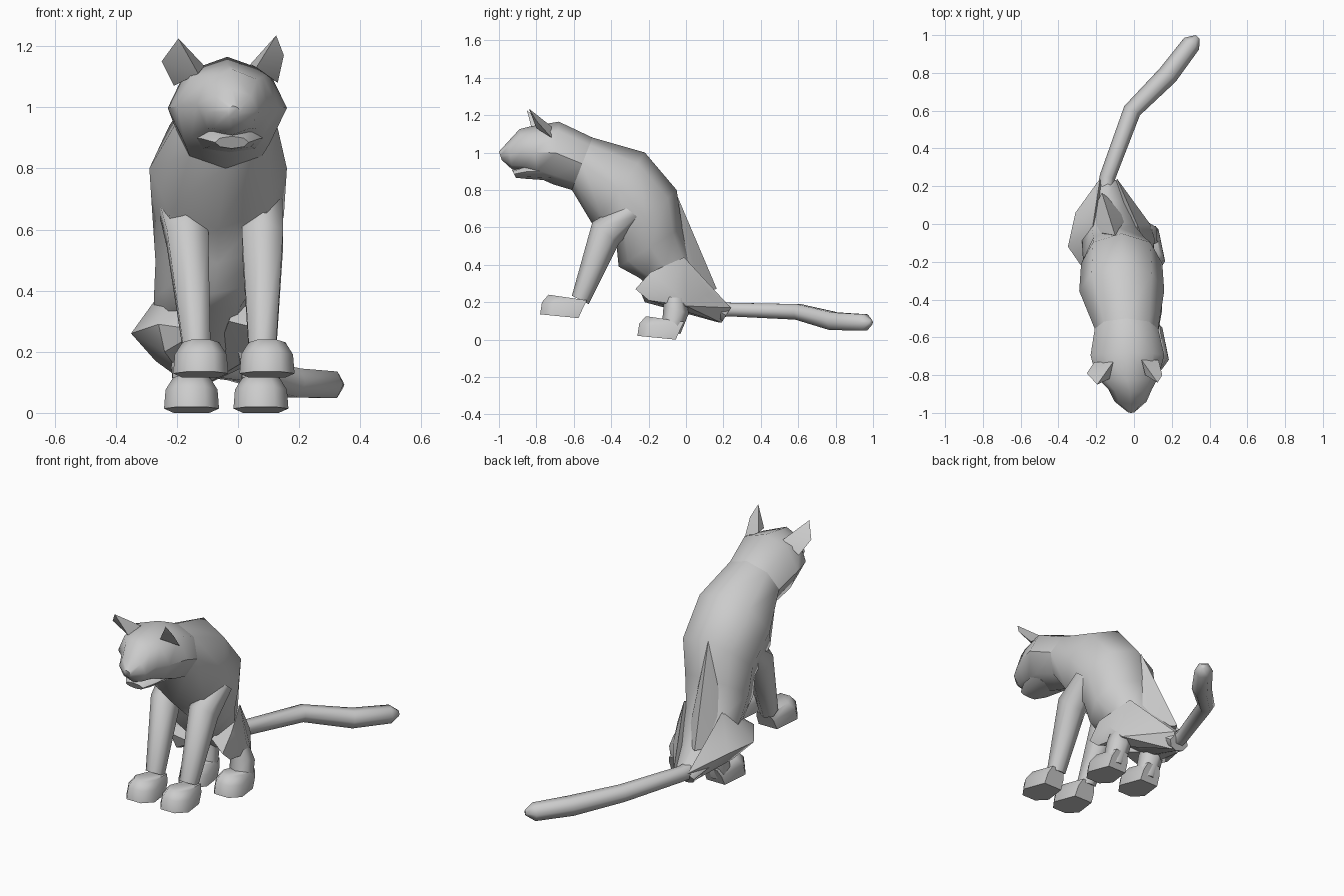
import bpy, bmesh
from math import sin, cos, pi, radians
from mathutils import Vector


def finish(name, bm, angle=40):
    bmesh.ops.recalc_face_normals(bm, faces=bm.faces)
    mesh = bpy.data.meshes.new(name)
    bm.to_mesh(mesh)
    bm.free()
    ob = bpy.data.objects.new(name, mesh)
    bpy.context.collection.objects.link(ob)
    bpy.ops.object.select_all(action='DESELECT')
    ob.select_set(True)
    bpy.context.view_layer.objects.active = ob
    bpy.ops.object.shade_smooth_by_angle(angle=radians(angle))
    return ob


def loft_rings(name, rings, angle=40):
    bm = bmesh.new()
    loops = [[bm.verts.new(p) for p in ring] for ring in rings]
    n = len(loops[0])
    for a, b in zip(loops, loops[1:]):
        for i in range(n):
            j = (i + 1) % n
            bm.faces.new((a[i], a[j], b[j], b[i]))
    bm.faces.new(loops[0])
    bm.faces.new(loops[-1])
    return finish(name, bm, angle)


def loft(name, sections, sides=8, angle=50):
    """Each section: x centre, half width, upper (y, z), lower (y, z)."""
    rings = []
    for cx, hw, (ty, tz), (by, bz) in sections:
        ring = []
        for i in range(sides):
            a = 2 * pi * i / sides
            k = (1 + cos(a)) / 2
            ring.append((cx + hw * sin(a), by + (ty - by) * k, bz + (tz - bz) * k))
        rings.append(ring)
    return loft_rings(name, rings, angle)


def tube(name, path, sides=6):
    """Each path entry: point, radius."""
    rings = []
    pts = [Vector(p) for p, _ in path]
    for i, (p, r) in enumerate(path):
        d = (pts[min(i + 1, len(pts) - 1)] - pts[max(i - 1, 0)]).normalized()
        side = d.cross(Vector((0, 0, 1))).normalized()
        up = side.cross(d)
        rings.append([pts[i] + side * r * cos(2 * pi * k / sides) + up * r * sin(2 * pi * k / sides)
                      for k in range(sides)])
    return loft_rings(name, rings, 65)


def hull(name, points, angle=40):
    bm = bmesh.new()
    for p in points:
        bm.verts.new(p)
    res = bmesh.ops.convex_hull(bm, input=bm.verts)
    junk = {g for g in res['geom_interior'] if isinstance(g, bmesh.types.BMVert)}
    bmesh.ops.delete(bm, geom=list(junk), context='VERTS')
    return finish(name, bm, angle)


# Torso, from neck down the sloping back to the rump
loft("torso", [
    (-0.04, 0.168, (-0.50, 1.08), (-0.61, 0.80)),
    (-0.065, 0.225, (-0.22, 1.00), (-0.49, 0.60)),
    (-0.065, 0.215, (-0.05, 0.80), (-0.37, 0.49)),
    (-0.08, 0.19, (-0.02, 0.60), (-0.36, 0.39)),
    (-0.11, 0.165, (0.03, 0.43), (-0.25, 0.33)),
    (-0.14, 0.13, (0.14, 0.27), (-0.06, 0.17)),
    (-0.14, 0.06, (0.24, 0.17), (0.19, 0.09))], sides=8)

# Ridge of the lower spine
hull("lower_spine", [(-0.10, -0.06, 0.80), (-0.17, 0.165, 0.27), (-0.21, -0.04, 0.44),
                     (-0.03, -0.03, 0.44), (-0.13, -0.12, 0.45), (-0.22, 0.07, 0.27),
                     (-0.06, 0.08, 0.26)], 25)

# Head with tapering muzzle
loft("head", [
    (-0.04, 0.168, (-0.50, 1.08), (-0.61, 0.80)),
    (-0.035, 0.195, (-0.68, 1.165), (-0.71, 0.83)),
    (-0.035, 0.165, (-0.83, 1.14), (-0.79, 0.865)),
    (-0.02, 0.115, (-0.89, 1.125), (-0.86, 0.895)),
    (-0.018, 0.085, (-0.95, 1.06), (-0.93, 0.91)),
    (-0.015, 0.022, (-1.00, 1.005), (-0.985, 0.96))], sides=8)

# Lower jaw
loft("jaw", [
    (-0.03, 0.12, (-0.74, 0.95), (-0.72, 0.85)),
    (-0.025, 0.095, (-0.85, 0.935), (-0.86, 0.86)),
    (-0.02, 0.055, (-0.93, 0.905), (-0.91, 0.865))])

# Ears
hull("right_ear", [(0.125, -0.84, 1.235), (0.15, -0.80, 1.17), (0.13, -0.72, 1.08),
                   (0.04, -0.72, 1.14), (0.06, -0.80, 1.13)], 20)
hull("left_ear", [(-0.195, -0.85, 1.225), (-0.25, -0.79, 1.15), (-0.21, -0.73, 1.07),
                  (-0.11, -0.73, 1.135), (-0.13, -0.82, 1.11)], 20)


# Paw with a flat sole, toes towards the front
def paw(name, x, dy, dz):
    rings = []
    for hw, y0, y1, z0, z1 in ((0.09, -0.78, -0.575, 0.135, 0.115),
                               (0.085, -0.77, -0.55, 0.20, 0.17),
                               (0.06, -0.735, -0.53, 0.24, 0.21)):
        ring = []
        for fx, fy in ((-0.5, 0), (0.5, 0), (1, 0.3), (0.65, 1), (-0.65, 1), (-1, 0.3)):
            ring.append((x + hw * fx, y0 + (y1 - y0) * fy + dy, z0 + (z1 - z0) * fy + dz))
        rings.append(ring)
    loft_rings(name, rings, 62)


# Legs and paws on both sides
for side, xs, fx, hx in (("right", (0.085, 0.08, 0.08), 0.095, 0.075),
                         ("left", (-0.20, -0.165, -0.135), -0.122, -0.152)):
    loft(side + "_front_leg", [
        (xs[0], 0.07, (-0.24, 0.64), (-0.34, 0.72)),
        (xs[1], 0.078, (-0.36, 0.51), (-0.50, 0.63)),
        (xs[2], 0.052, (-0.52, 0.19), (-0.61, 0.235))], 6, 65)
    paw(side + "_front_paw", fx, 0, 0)
    loft(side + "_hind_leg", [
        (hx - 0.03, 0.06, (0.0, 0.22), (-0.12, 0.23)),
        (hx - 0.01, 0.065, (0.015, 0.14), (-0.12, 0.18)),
        (hx, 0.065, (-0.03, 0.03), (-0.13, 0.06))], 6, 65)
    paw(side + "_hind_paw", hx, 0.52, -0.115)

# Folded thighs
hull("left_thigh", [(-0.22, -0.02, 0.44), (-0.35, -0.12, 0.26), (-0.31, 0.06, 0.25),
                    (-0.26, -0.25, 0.29), (-0.24, -0.22, 0.20), (-0.27, -0.04, 0.17),
                    (-0.18, 0.24, 0.17), (-0.16, 0.18, 0.09), (-0.12, -0.19, 0.37),
                    (-0.12, -0.25, 0.27)])
hull("right_thigh", [(0.02, -0.01, 0.44), (0.11, -0.08, 0.27), (0.09, -0.19, 0.36),
                     (0.09, -0.27, 0.27), (0.09, -0.20, 0.21), (0.085, 0.00, 0.18),
                     (-0.03, 0.13, 0.25), (-0.09, 0.24, 0.17), (-0.11, 0.19, 0.09),
                     (-0.03, -0.20, 0.30)])

# Tail resting behind, bent to one side
tube("tail", [((-0.15, 0.18, 0.16), 0.045), ((-0.14, 0.25, 0.16), 0.042),
              ((-0.01, 0.60, 0.148), 0.048), ((0.18, 0.79, 0.098), 0.055),
              ((0.305, 0.955, 0.092), 0.05), ((0.337, 0.99, 0.092), 0.015)])
